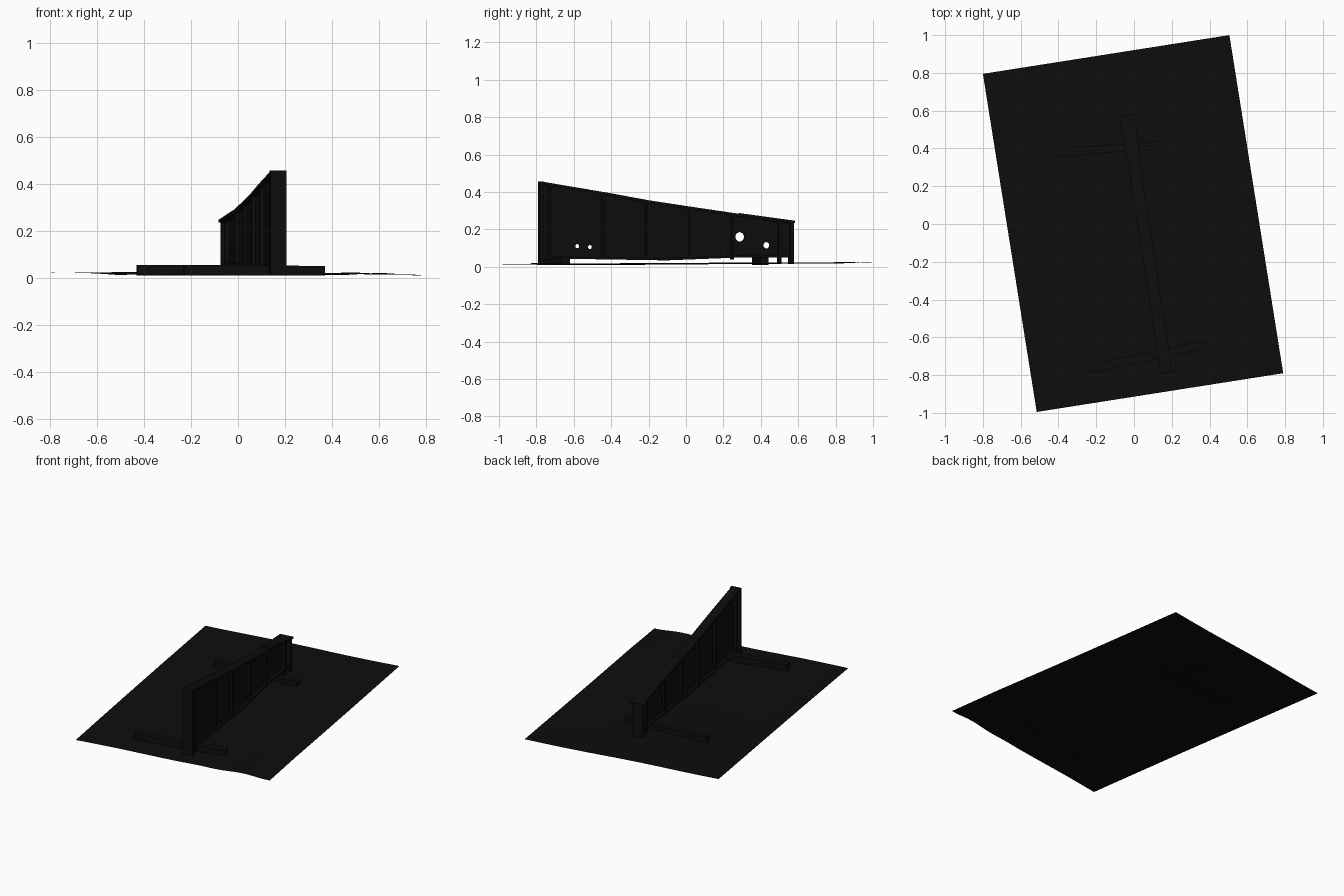
import bpy, bmesh, math
from mathutils import Matrix, Vector

cube = bpy.data.objects.get("Cube")
if cube:
    bpy.data.objects.remove(cube, do_unlink=True)

black = bpy.data.materials.new("near_black")
black.use_nodes = True
color = (0.004, 0.004, 0.004, 1)
black.diffuse_color = color
black.node_tree.nodes["Principled BSDF"].inputs["Base Color"].default_value = color


def finish(name, bm, matrix=None):
    bmesh.ops.recalc_face_normals(bm, faces=bm.faces)
    mesh = bpy.data.meshes.new(name)
    bm.to_mesh(mesh)
    bm.free()
    mesh.materials.append(black)
    obj = bpy.data.objects.new(name, mesh)
    bpy.context.collection.objects.link(obj)
    if matrix:
        obj.matrix_world = matrix
    return obj


def frame(start, end):
    """Local x runs from start to end on the ground, local z is up."""
    d = Vector(end) - Vector(start)
    turn = Matrix.Rotation(math.atan2(d.y, d.x), 4, 'Z')
    return Matrix.Translation((start[0], start[1], 0)) @ turn, d.length


def slab(name, outline, width, matrix, offset=0):
    """Side outline in (along, height), extruded across the part."""
    bm = bmesh.new()
    verts = [bm.verts.new((a, offset - width / 2, h)) for a, h in outline]
    face = bm.faces.new(verts)
    ext = bmesh.ops.extrude_face_region(bm, geom=[face])
    moved = [g for g in ext["geom"] if isinstance(g, bmesh.types.BMVert)]
    bmesh.ops.translate(bm, verts=moved, vec=(0, width, 0))
    return finish(name, bm, matrix)


def interpolate(points, a):
    for (a0, h0), (a1, h1) in zip(points, points[1:]):
        if a <= a1:
            return h0 + (h1 - h0) * (a - a0) / (a1 - a0)
    return points[-1][1]


# Ground sheet: a turned, gently rippled rectangle
corners = [Vector(c) for c in ((-0.515, -0.995, 0.012), (0.79, -0.79, 0.014),
                               (0.505, 1.0, 0.021), (-0.8, 0.795, 0.025))]
bm = bmesh.new()
bmesh.ops.create_grid(bm, x_segments=36, y_segments=48, size=0.5)
for v in bm.verts:
    s, t = v.co.x + 0.5, v.co.y + 0.5
    p = corners[0].lerp(corners[1], s).lerp(corners[3].lerp(corners[2], s), t)
    edge = max(0, 1 - 5 * t) * max(0, s - 0.5)
    p.z += 0.012 * edge * math.sin(24 * s) + 0.002 * math.sin(9 * s + 4 * t)
    p.z -= 0.005 * math.sin(math.pi * s) * math.sin(math.pi * t)
    v.co = p
sheet = finish("ground_sheet", bm)
for poly in sheet.data.polygons:
    poly.use_smooth = True

# Two cross sleepers under the beam
for name, start, end, width in (("rear_sleeper", (-0.43, 0.375), (0.155, 0.42), 0.042),
                                ("front_sleeper", (-0.23, -0.765), (0.365, -0.642), 0.045)):
    m, length = frame(start, end)
    slab(name, [(0, 0.01), (length, 0.01), (length, 0.05), (0, 0.055)], width, m)

# Tapered beam, running from the tall front end to the low rear end
beam, L = frame((0.172, -0.785), (-0.038, 0.572))
top = [(0, 0.457), (0.27 * L, 0.395), (0.43 * L, 0.355),
       (0.58 * L, 0.324), (0.8 * L, 0.28), (L, 0.242)]
bottom = [(0, 0.045), (0.5 * L, 0.034), (0.8 * L, 0.05), (L, 0.05)]
web = slab("beam_web", bottom + top[::-1], 0.022, beam)

# Small openings through the web
cutters = []
for a, h, r in ((0.79, 0.16, 0.026), (0.895, 0.115, 0.018), (0.15, 0.11, 0.012),
                (0.2, 0.105, 0.012)):
    bm = bmesh.new()
    bmesh.ops.create_cone(bm, cap_ends=True, segments=9, radius1=r, radius2=r, depth=0.3,
                          matrix=Matrix.Translation((a * L, 0, h))
                          @ Matrix.Rotation(math.pi / 2, 4, 'X'))
    cutter = finish("web_cutter", bm, beam)
    cutter.hide_render = True
    cutters.append(cutter)
    mod = web.modifiers.new("opening", 'BOOLEAN')
    mod.operation = 'DIFFERENCE'
    mod.object = cutter
bpy.context.view_layer.update()
cut = bpy.data.meshes.new_from_object(web.evaluated_get(bpy.context.evaluated_depsgraph_get()))
web.modifiers.clear()
web.data = cut
for cutter in cutters:
    bpy.data.objects.remove(cutter, do_unlink=True)

# Flanges follow the upper and lower edges of the web
for name, line, lift in (("top_flange", top, -0.014), ("bottom_flange", bottom, 0.012)):
    slab(name, line + [(a, h + lift) for a, h in line[::-1]], 0.062, beam)

# End posts reach the ground, stiffeners stay between the flanges
for name, a, thick, width in (("front_post", 0.01, 0.02, 0.07), ("rear_post", L - 0.01, 0.02, 0.075),
                              ("front_foot", 0.055, 0.015, 0.06), ("rear_foot", L - 0.075, 0.015, 0.06)):
    h = interpolate(top, a)
    slab(name, [(a - thick / 2, 0.014), (a + thick / 2, 0.014),
                (a + thick / 2, h), (a - thick / 2, h)], width, beam)
for i, part in enumerate((0.25, 0.42, 0.59, 0.76)):
    a = part * L
    h = interpolate(top, a)
    slab("stiffener_%d" % (i + 1), [(a - 0.007, 0.04), (a + 0.007, 0.04),
                                    (a + 0.007, h), (a - 0.007, h)], 0.054, beam)

# Cap plate widening toward the rear end
bm = bmesh.new()
for a, half in ((0.79 * L, 0.03), (L + 0.004, 0.045)):
    for side in (-half, half):
        for lift in (-0.008, 0.004):
            bm.verts.new((a, side, interpolate(top, min(a, L)) + lift))
bmesh.ops.convex_hull(bm, input=bm.verts)
finish("rear_cap_plate", bm, beam)
